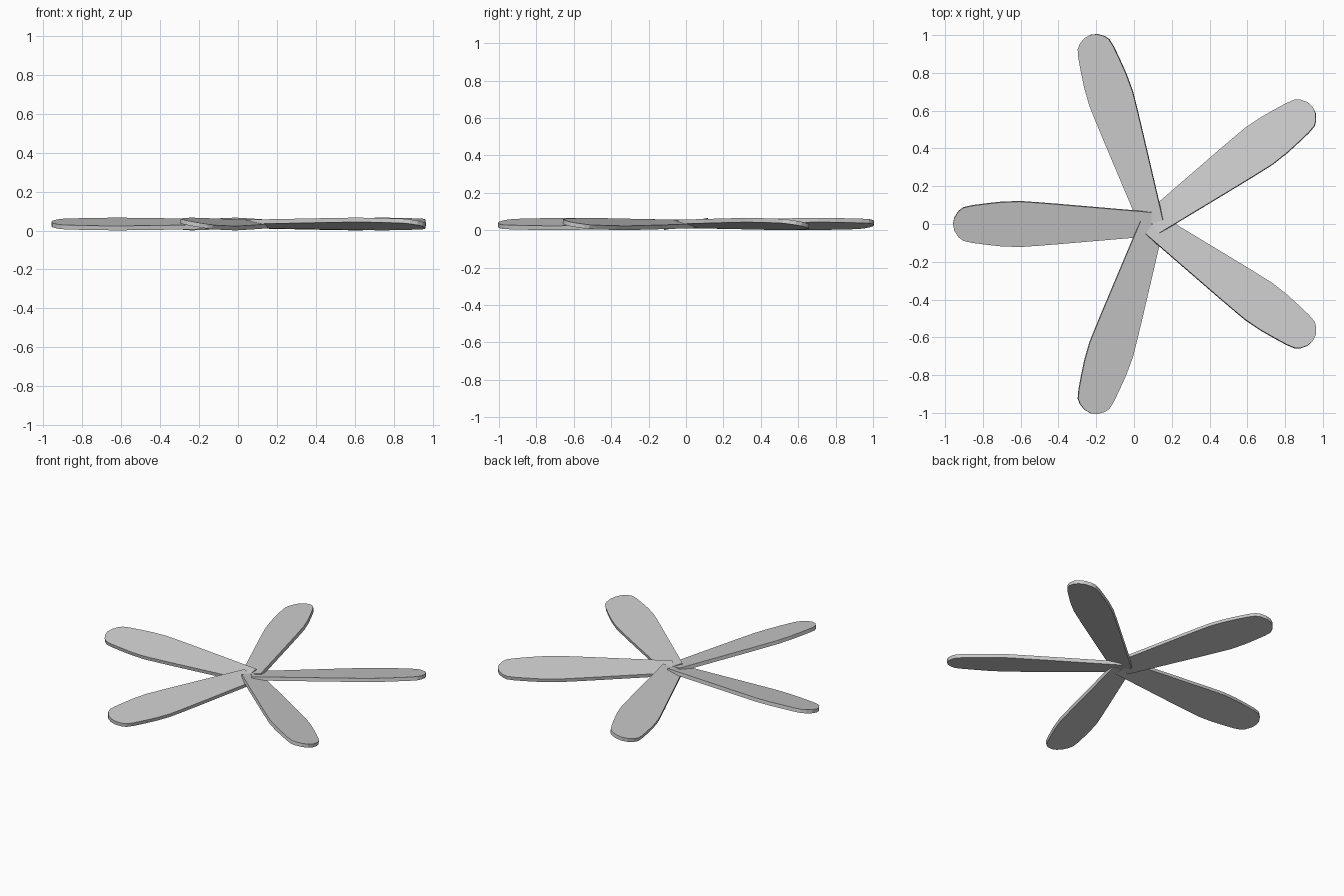
import bpy, bmesh, math
from mathutils import Matrix, Vector

if "Cube" in bpy.data.objects:
    bpy.data.objects.remove(bpy.data.objects["Cube"])

CENTRE_X = 0.095
THICK = 0.023
PITCH = math.radians(10)

# Half outline of a blade: distance from the hub, half width
half = [(0.003, 0.064), (0.50, 0.107), (0.60, 0.115), (0.70, 0.122), (0.80, 0.118),
        (0.88, 0.109), (0.955, 0.099), (1.0, 0.088), (1.024, 0.069), (1.046, 0.035)]
outline = half + [(1.053, 0.0)] + [(r, -w) for r, w in reversed(half)]


def make_blade(name, angle):
    # Flat slab, pitched about its own length, then turned around the hub
    bm = bmesh.new()
    verts = [bm.verts.new((r, w, -THICK / 2)) for r, w in outline]
    face = bm.faces.new(verts)
    ext = bmesh.ops.extrude_face_region(bm, geom=[face])
    top = [g for g in ext["geom"] if isinstance(g, bmesh.types.BMVert)]
    bmesh.ops.translate(bm, verts=top, vec=Vector((0, 0, THICK)))
    bmesh.ops.recalc_face_normals(bm, faces=bm.faces)
    # counter-clockwise edge sits low, clockwise edge high
    bm.transform(Matrix.Rotation(angle, 4, 'Z') @ Matrix.Rotation(-PITCH, 4, 'X'))
    height = 0.122 * math.sin(PITCH) + THICK / 2 * math.cos(PITCH)
    bm.transform(Matrix.Translation((CENTRE_X, 0, height + 0.001)))
    mesh = bpy.data.meshes.new(name)
    bm.to_mesh(mesh)
    bm.free()
    obj = bpy.data.objects.new(name, mesh)
    bpy.context.collection.objects.link(obj)
    return obj


# Five blades around the hub, one pointing to -x
for i in range(5):
    make_blade(f"fan_blade_{i + 1}", math.radians(180 + 72 * i))
